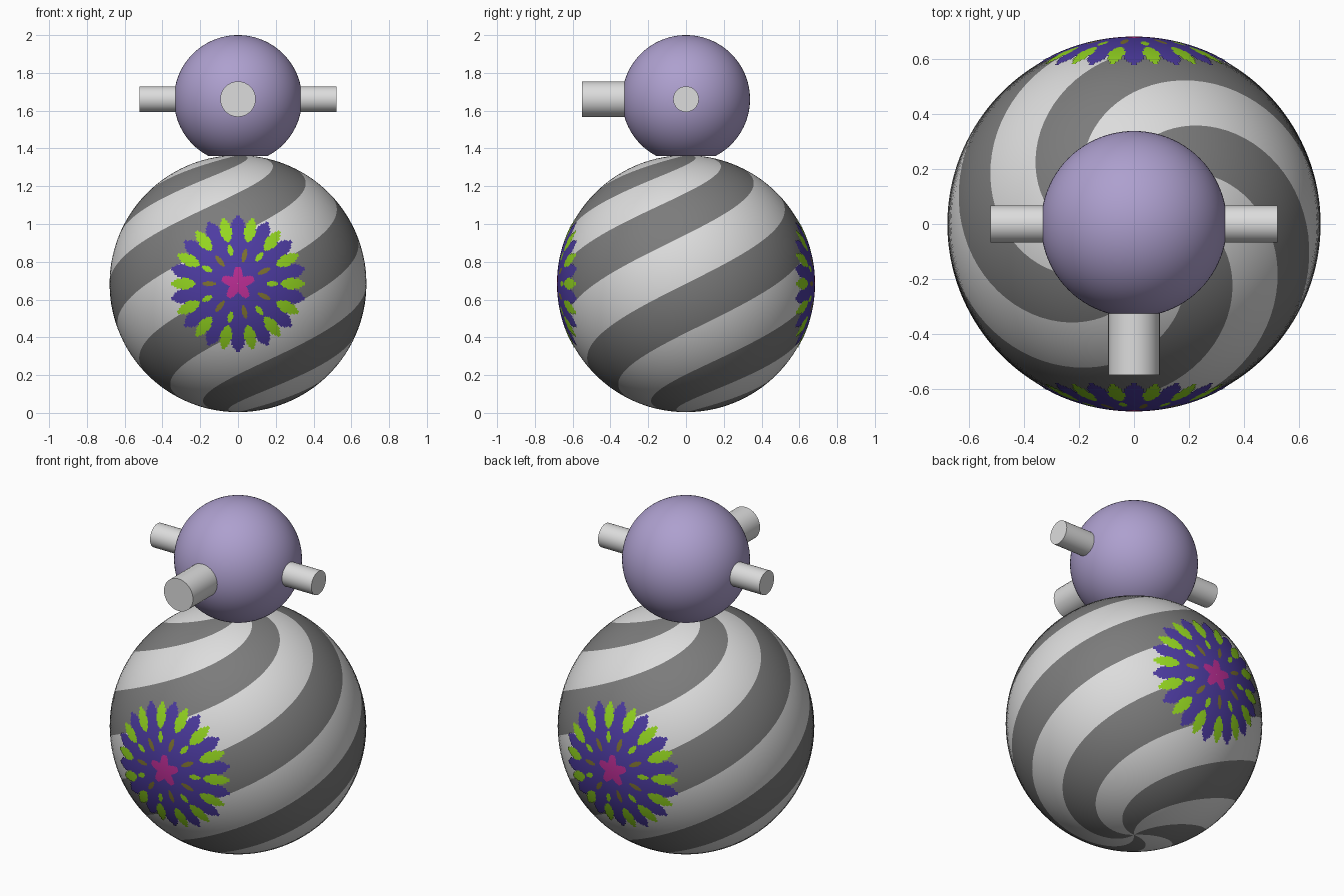
import bpy, bmesh, math
from mathutils import Matrix, Vector

if "Cube" in bpy.data.objects:
    bpy.data.objects.remove(bpy.data.objects["Cube"])

R, CZ = 0.68, 0.684            # body radius and centre height
HR, HZ = 0.339, 1.661          # head radius and centre height


def material(name, rgb):
    m = bpy.data.materials.new(name)
    m.diffuse_color = (*rgb, 1)
    m.use_nodes = True
    m.node_tree.nodes["Principled BSDF"].inputs["Base Color"].default_value = m.diffuse_color
    return m


LIGHT = material("light grey", (0.72, 0.72, 0.72))
DARK = material("dark grey", (0.20, 0.20, 0.20))
LILAC = material("lilac", (0.42, 0.35, 0.62))
PURPLE = material("violet", (0.075, 0.045, 0.36))
GREEN = material("lime green", (0.30, 0.68, 0.015))
PINK = material("magenta", (0.50, 0.027, 0.30))
OLIVE = material("olive", (0.21, 0.17, 0.03))


def finish(bm, name, mats, smooth=True):
    me = bpy.data.meshes.new(name)
    bm.to_mesh(me)
    bm.free()
    for m in mats:
        me.materials.append(m)
    ob = bpy.data.objects.new(name, me)
    bpy.context.collection.objects.link(ob)
    bpy.ops.object.select_all(action='DESELECT')
    ob.select_set(True)
    bpy.context.view_layer.objects.active = ob
    if smooth:
        bpy.ops.object.shade_smooth_by_angle(angle=math.radians(35))
    return ob


# Body: a sphere whose columns twist with latitude, so stripes follow the edges
def build_body(cols=192, rows=96):
    bm = bmesh.new()
    rings = []
    for j in range(1, rows):
        lat = math.pi * (j / rows - 0.5)
        ring = []
        for i in range(cols):
            phi = -math.pi + 2 * math.pi * i / cols + 2 * lat
            ring.append(bm.verts.new((R * math.cos(lat) * math.cos(phi),
                                      R * math.cos(lat) * math.sin(phi),
                                      CZ + R * math.sin(lat))))
        rings.append(ring)
    south = bm.verts.new((0, 0, CZ - R))
    north = bm.verts.new((0, 0, CZ + R))
    band = cols // 8
    for i in range(cols):
        k = (i + 1) % cols
        faces = [bm.faces.new((south, rings[0][k], rings[0][i])),
                 bm.faces.new((north, rings[-1][i], rings[-1][k]))]
        for a, b in zip(rings, rings[1:]):
            faces.append(bm.faces.new((a[i], a[k], b[k], b[i])))
        for f in faces:
            f.material_index = 1 - (i // band) % 2
    finish(bm, "striped_body", [LIGHT, DARK])


# Flower colour by radius and angle: 14 petals around a small star
def flower_colour(r, t):
    def arc(n, shift=0.0):         # distance along the ring to the nearest petal axis
        u = t * n / (2 * math.pi) - shift
        return abs(u - round(u)) * 2 * math.pi / n * r

    def petal(n, shift, r0, r1, width):
        if not r0 < r < r1:
            return False
        return arc(n, shift) < width * math.sin(math.pi * (r - r0) / (r1 - r0)) ** 0.6

    if r < 0.07 + 0.022 * math.cos(5 * (t - math.pi / 2)):
        return 2
    if petal(14, 0, 0.225, 0.355, 0.030):
        return 1
    if petal(7, 0.5, 0.115, 0.19, 0.013):
        return 3
    if petal(7, 0, 0.15, 0.215, 0.014):
        return 1
    if r < 0.265 or petal(14, 0.5, 0.19, 0.36, 0.042):
        return 0
    return None


# Flower: a thin painted plate hugging the body
def build_flower(name, turn, rings=50, segs=224):
    bm = bmesh.new()
    rr = R + 0.003
    grid = []
    for j in range(rings + 1):
        r = 0.002 + 0.36 * j / rings
        grid.append([bm.verts.new((r * math.cos(2 * math.pi * i / segs),
                                   -math.sqrt(rr * rr - r * r),
                                   r * math.sin(2 * math.pi * i / segs)))
                     for i in range(segs)])
    for j in range(rings):
        r = 0.002 + 0.36 * (j + 0.5) / rings
        for i in range(segs):
            c = flower_colour(r, 2 * math.pi * (i + 0.5) / segs)
            if c is None:
                continue
            k = (i + 1) % segs
            f = bm.faces.new((grid[j][i], grid[j + 1][i], grid[j + 1][k], grid[j][k]))
            f.material_index = c
    loose = [v for v in bm.verts if not v.link_faces]
    bmesh.ops.delete(bm, geom=loose, context='VERTS')
    bm.transform(Matrix.Translation((0, 0, CZ)) @ Matrix.Rotation(turn, 4, 'Z'))
    finish(bm, name, [PURPLE, GREEN, PINK, OLIVE])


# Head: a sphere cut flat where it rests on the body
def build_head():
    bm = bmesh.new()
    bmesh.ops.create_uvsphere(bm, u_segments=96, v_segments=48, radius=HR,
                              matrix=Matrix.Translation((0, 0, HZ)))
    cut = bmesh.ops.bisect_plane(bm, geom=bm.verts[:] + bm.edges[:] + bm.faces[:],
                                 plane_co=(0, 0, 1.36), plane_no=(0, 0, 1),
                                 clear_inner=True)
    edges = [e for e in cut["geom_cut"] if isinstance(e, bmesh.types.BMEdge)]
    bmesh.ops.contextual_create(bm, geom=edges)
    bmesh.ops.recalc_face_normals(bm, faces=bm.faces[:])
    finish(bm, "head", [LILAC])


# Pegs: cylinders pointing out of the head
def build_peg(name, direction, radius, start, end):
    d = Vector(direction)
    bm = bmesh.new()
    bmesh.ops.create_cone(bm, cap_ends=True, segments=32, radius1=radius,
                          radius2=radius, depth=end - start)
    turn = d.to_track_quat('Z', 'Y').to_matrix().to_4x4()
    bm.transform(Matrix.Translation(Vector((0, 0, HZ)) + d * (start + end) / 2) @ turn)
    finish(bm, name, [LIGHT])


build_body()
build_flower("front_flower", 0)
build_flower("back_flower", math.pi)
build_head()
build_peg("nose_peg", (0, -1, 0), 0.094, 0.25, 0.55)
build_peg("left_peg", (-1, 0, 0), 0.068, 0.25, 0.522)
build_peg("right_peg", (1, 0, 0), 0.068, 0.25, 0.522)
